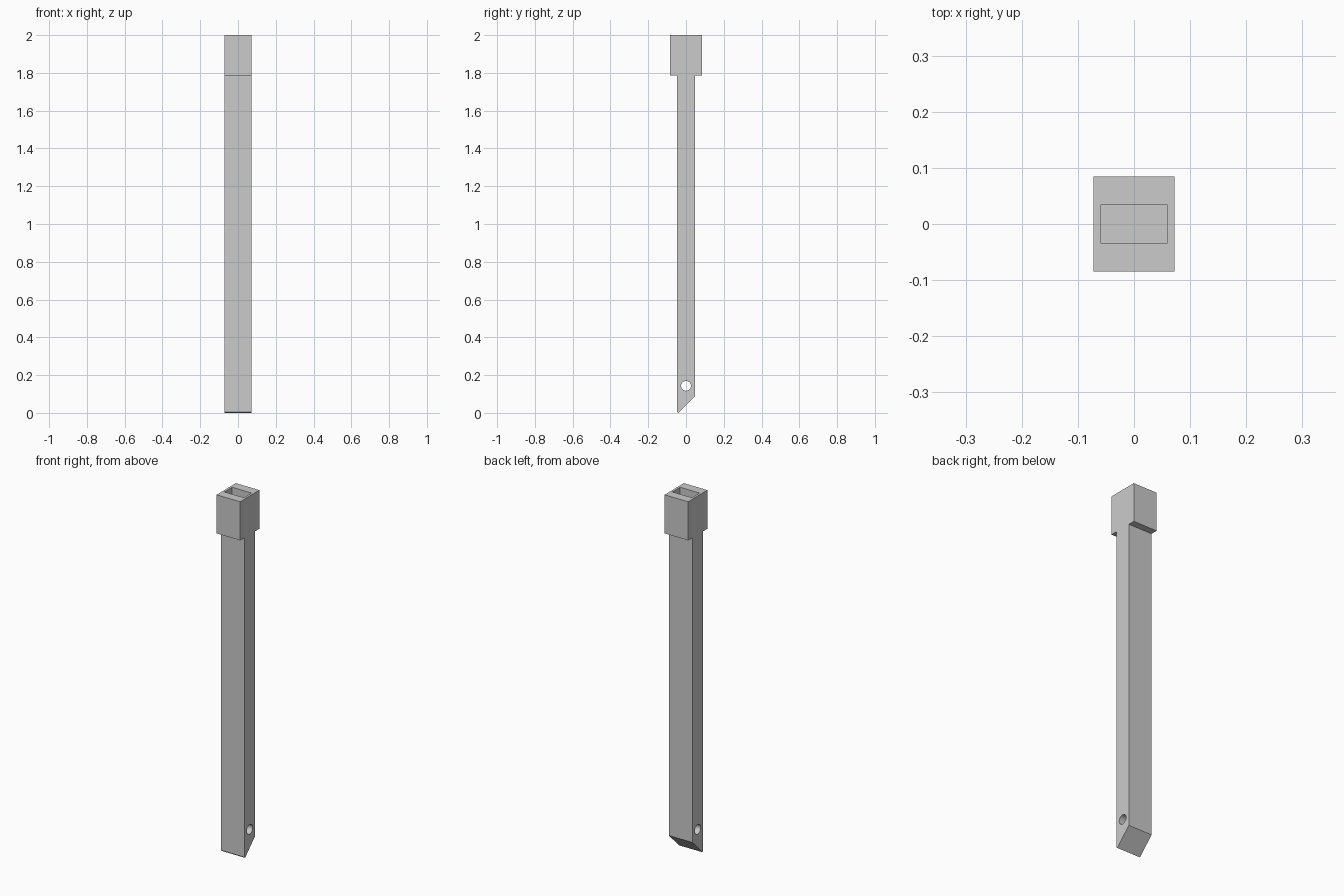
import bpy
import bmesh
from mathutils import Matrix

cube = bpy.data.objects.get("Cube")
if cube:
    bpy.data.objects.remove(cube, do_unlink=True)

HALF_WIDTH = 0.0725
HOLE_Z = 0.143

grey = bpy.data.materials.new("plain grey")
grey.use_nodes = True
colour = (0.6, 0.6, 0.6, 1)
grey.diffuse_color = colour
grey.node_tree.nodes["Principled BSDF"].inputs["Base Color"].default_value = colour


def add_object(name, bm):
    bmesh.ops.recalc_face_normals(bm, faces=bm.faces)
    mesh = bpy.data.meshes.new(name)
    bm.to_mesh(mesh)
    bm.free()
    mesh.materials.append(grey)
    obj = bpy.data.objects.new(name, mesh)
    bpy.context.collection.objects.link(obj)
    return obj


def cut(target, cutter):
    mod = target.modifiers.new(cutter.name, 'BOOLEAN')
    mod.operation = 'DIFFERENCE'
    mod.solver = 'EXACT'
    mod.object = cutter
    cutter.hide_render = True
    cutter.hide_set(True)


# Post with a slanted foot and a wider head, extruded from its side profile
profile = [(-0.047, 0.006), (-0.041, 0), (0.047, 0.088), (0.047, 1.785),
           (0.085, 1.785), (0.085, 2), (-0.085, 2), (-0.085, 1.785),
           (-0.047, 1.785)]
bm = bmesh.new()
face = bm.faces.new([bm.verts.new((-HALF_WIDTH, y, z)) for y, z in profile])
side = bmesh.ops.extrude_face_region(bm, geom=[face])
verts = [v for v in side["geom"] if isinstance(v, bmesh.types.BMVert)]
bmesh.ops.translate(bm, verts=verts, vec=(2 * HALF_WIDTH, 0, 0))
post = add_object("post", bm)

# Rectangular hollow, open at the top
bm = bmesh.new()
floor, top = 0.22, 2.1
bmesh.ops.create_cube(bm, size=1, matrix=Matrix.Translation((0, 0, (floor + top) / 2))
                      @ Matrix.Diagonal((0.12, 0.068, top - floor, 1)))
cut(post, add_object("hollow_cutter", bm))

# Round pin hole through the foot
bm = bmesh.new()
bmesh.ops.create_cone(bm, cap_ends=True, segments=32, radius1=0.026, radius2=0.026,
                      depth=0.3, matrix=Matrix.Translation((0, 0, HOLE_Z))
                      @ Matrix.Rotation(1.5707963, 4, 'Y'))
cut(post, add_object("pin_hole_cutter", bm))

# Apply the cuts and remove the cutters
bpy.context.view_layer.objects.active = post
post.select_set(True)
for mod in list(post.modifiers):
    cutter = mod.object
    bpy.ops.object.modifier_apply(modifier=mod.name)
    bpy.data.objects.remove(cutter, do_unlink=True)
bpy.ops.object.shade_smooth_by_angle()
